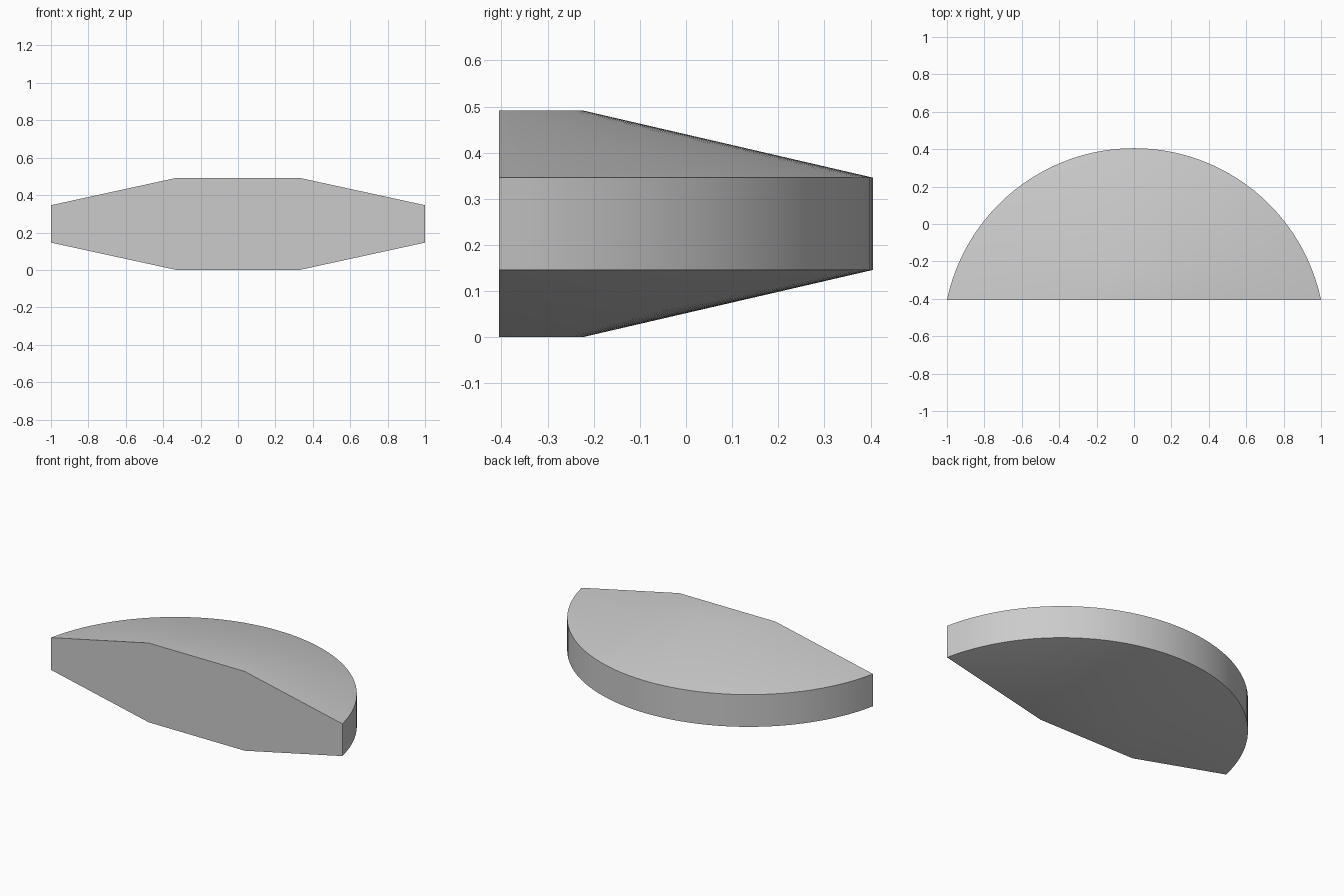
import bpy
import bmesh
from math import asin, sin, cos

cube = bpy.data.objects.get("Cube")
if cube:
    bpy.data.objects.remove(cube, do_unlink=True)

SEGMENTS = 48
FRONT_Y = -0.405
CENTRE_Y = -0.617           # axis shared by both arcs
OUTER, INNER = 1.0223, 0.392
PROFILE = [(INNER, 0.0), (OUTER, 0.146), (OUTER, 0.346), (INNER, 0.492)]

grey = bpy.data.materials.new("Light grey")
grey.use_nodes = True
colour = (0.6, 0.6, 0.6, 1)
grey.diffuse_color = colour
grey.node_tree.nodes["Principled BSDF"].inputs["Base Color"].default_value = colour


def arc(bm, radius, z):
    """Arc of vertices that starts and ends on the flat front plane."""
    half = (1.5707963 - asin((FRONT_Y - CENTRE_Y) / radius))
    angles = [half * (2 * i / SEGMENTS - 1) for i in range(SEGMENTS + 1)]
    return [bm.verts.new((radius * sin(a), CENTRE_Y + radius * cos(a), z))
            for a in angles]


bm = bmesh.new()
rings = [arc(bm, r, z) for r, z in PROFILE]

# Lower slope, upright rim and upper slope
for low, high in zip(rings, rings[1:]):
    for i in range(SEGMENTS):
        bm.faces.new((low[i], low[i + 1], high[i + 1], high[i]))

# Flat bottom, flat top and flat front
bm.faces.new(rings[0])
bm.faces.new(rings[-1])
bm.faces.new([r[0] for r in rings] + [r[-1] for r in reversed(rings)])
bmesh.ops.recalc_face_normals(bm, faces=bm.faces)

mesh = bpy.data.meshes.new("half_disc")
bm.to_mesh(mesh)
bm.free()
mesh.materials.append(grey)
body = bpy.data.objects.new("half_disc", mesh)
bpy.context.collection.objects.link(body)

# Smooth the curved sides, keep the rim and front edges crisp
bpy.ops.object.select_all(action='DESELECT')
body.select_set(True)
bpy.context.view_layer.objects.active = body
bpy.ops.object.shade_smooth_by_angle(angle=0.52)
